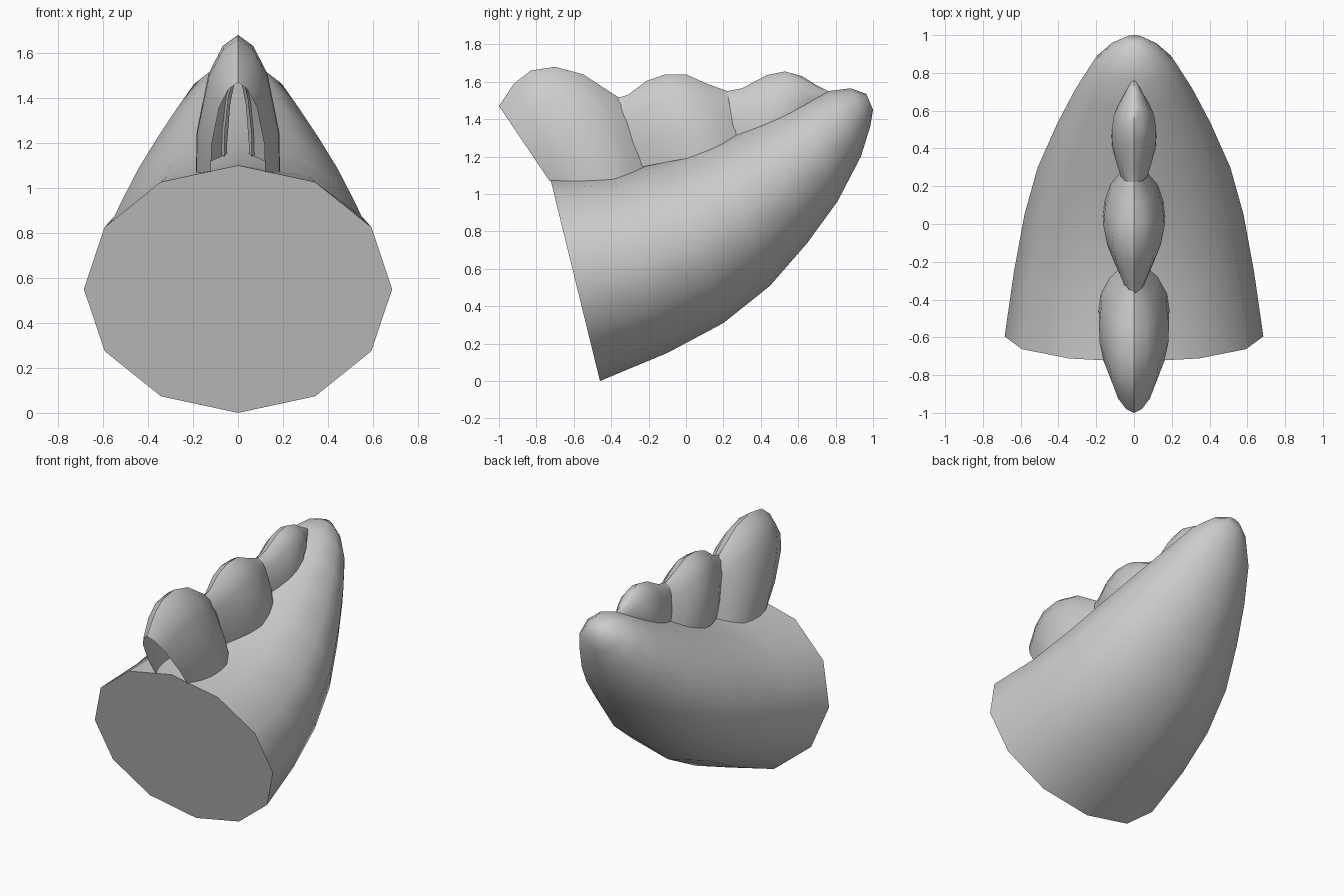
import bpy, bmesh, math
from mathutils import Vector

if "Cube" in bpy.data.objects:
    bpy.data.objects.remove(bpy.data.objects["Cube"])

SIDES = 12


def finish(name, bm, angle):
    bmesh.ops.recalc_face_normals(bm, faces=bm.faces)
    me = bpy.data.meshes.new(name)
    bm.to_mesh(me)
    bm.free()
    ob = bpy.data.objects.new(name, me)
    bpy.context.collection.objects.link(ob)
    bpy.ops.object.select_all(action='DESELECT')
    bpy.context.view_layer.objects.active = ob
    ob.select_set(True)
    bpy.ops.object.shade_smooth_by_angle(angle=math.radians(angle))
    return ob


def bridge(bm, a, b, closed):
    n = len(a)
    for i in range(n if closed else n - 1):
        j = (i + 1) % n
        bm.faces.new((a[i], a[j], b[j], b[i]))


# Tail: twelve-sided rings, each given by top (y, z), bottom (y, z), half width
RINGS = [
    ((-0.73, 1.10), (-0.46, 0.00), 0.685),
    ((-0.40, 1.115), (-0.10, 0.15), 0.635),
    ((-0.10, 1.19), (0.20, 0.31), 0.58),
    ((0.15, 1.28), (0.45, 0.51), 0.51),
    ((0.42, 1.40), (0.65, 0.74), 0.405),
    ((0.62, 1.49), (0.81, 0.96), 0.31),
    ((0.76, 1.55), (0.935, 1.20), 0.225),
    ((0.88, 1.565), (0.985, 1.36), 0.135),
    ((0.965, 1.535), (1.00, 1.45), 0.05),
]
bm = bmesh.new()
rings = []
for top, bot, w in RINGS:
    t, b = Vector((0, *top)), Vector((0, *bot))
    ring = []
    for k in range(SIDES):
        a = 2 * math.pi * k / SIDES
        p = b.lerp(t, (1 + math.cos(a)) / 2)
        p.x = w * math.sin(a)
        ring.append(bm.verts.new(p))
    rings.append(ring)
for a, b in zip(rings, rings[1:]):
    bridge(bm, a, b, True)
bm.faces.new(rings[0])
bm.faces.new(rings[-1])
finish("tail", bm, 50)

# Spines: open-bottomed shells; section is (fraction down from ridge, width fraction)
HALF = [(0, 0), (0.08, 0.36), (0.28, 0.70), (0.70, 0.98), (1, 1)]
SECTION = [(t, -w) for t, w in reversed(HALF[1:])] + HALF


def spine(name, ridge, base_front, base_back, widths):
    bm = bmesh.new()
    rows = []
    for i, (r, w) in enumerate(zip(ridge, widths)):
        top = Vector((0, *r))
        base = Vector((0, *base_front)).lerp(Vector((0, *base_back)), i / (len(ridge) - 1))
        row = []
        for t, f in SECTION:
            p = top.lerp(base, t)
            p.x = f * w
            row.append(bm.verts.new(p))
        rows.append(row)
    for a, b in zip(rows, rows[1:]):
        bridge(bm, a, b, False)
    finish(name, bm, 50)


spine("spine_large",
      [(-1, 1.47), (-0.92, 1.59), (-0.83, 1.66), (-0.70, 1.68),
       (-0.55, 1.64), (-0.42, 1.555), (-0.32, 1.49)],
      (-0.73, 1.07), (-0.18, 1.06),
      [0.12, 0.165, 0.185, 0.187, 0.175, 0.13, 0.05])
spine("spine_middle",
      [(-0.38, 1.51), (-0.31, 1.53), (-0.21, 1.605), (-0.11, 1.64),
       (0.0, 1.64), (0.11, 1.59), (0.25, 1.54)],
      (-0.26, 1.14), (0.32, 1.25),
      [0.06, 0.105, 0.145, 0.165, 0.155, 0.125, 0.05])
spine("spine_small",
      [(0.22, 1.55), (0.30, 1.565), (0.43, 1.635), (0.53, 1.655),
       (0.62, 1.63), (0.70, 1.58), (0.76, 1.55)],
      (0.26, 1.31), (0.70, 1.46),
      [0.07, 0.095, 0.115, 0.12, 0.11, 0.075, 0.03])
